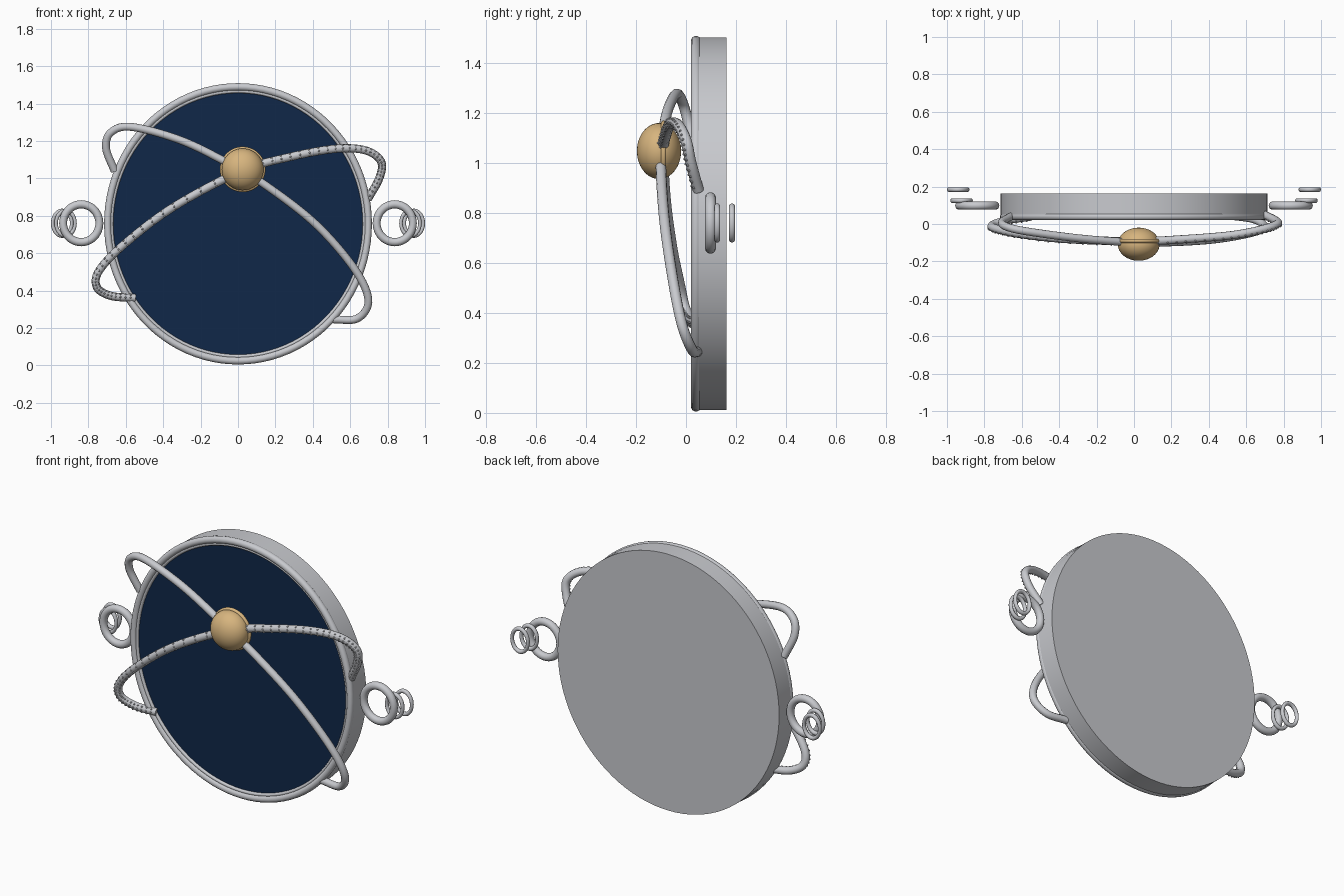
import bpy, bmesh, math
from mathutils import Vector, Matrix

if "Cube" in bpy.data.objects:
    bpy.data.objects.remove(bpy.data.objects["Cube"])


def material(name, rgb):
    m = bpy.data.materials.new(name)
    m.diffuse_color = (*rgb, 1)
    m.use_nodes = True
    m.node_tree.nodes["Principled BSDF"].inputs["Base Color"].default_value = m.diffuse_color
    return m


SILVER = material("silver", (0.58, 0.59, 0.62))
NAVY = material("navy", (0.005, 0.020, 0.065))
GOLD = material("gold", (0.68, 0.46, 0.21))
CZ = 0.757  # height of the disc centre


def finish(name, mat):
    ob = bpy.context.object
    ob.name = name
    ob.data.materials.append(mat)
    bpy.ops.object.transform_apply(location=False, rotation=True, scale=True)
    bpy.ops.object.shade_smooth_by_angle(angle=math.radians(40))
    return ob


def disc(name, y0, y1, rx, rz, mat):
    bpy.ops.mesh.primitive_cylinder_add(vertices=96, radius=1, depth=1,
                                        location=(0, (y0 + y1) / 2, CZ),
                                        rotation=(math.pi / 2, 0, 0))
    bpy.context.object.scale = (rx, rz, y1 - y0)
    return finish(name, mat)


def ring(name, x, y, z, rx, rz, tube, mat, segs=48):
    # upright ring facing the front, outer radii rx and rz
    bpy.ops.mesh.primitive_torus_add(location=(x, y, z), rotation=(math.pi / 2, 0, 0),
                                     major_segments=segs, minor_segments=14,
                                     major_radius=rz - tube, minor_radius=tube)
    bpy.context.object.scale = (rx / rz, 1, 1)
    return finish(name, mat)


def smooth_path(pts, steps=10):
    # Catmull-Rom curve through the points
    p = [Vector(q) for q in pts]
    p = [2 * p[0] - p[1]] + p + [2 * p[-1] - p[-2]]
    out = []
    for a, b, c, d in zip(p, p[1:], p[2:], p[3:]):
        for i in range(steps):
            t = i / steps
            out.append(0.5 * (2 * b + (c - a) * t + (2 * a - 5 * b + 4 * c - d) * t * t
                              + (3 * b - a - 3 * c + d) * t ** 3))
    return out + [p[-2]]


def tube(name, path, radius, mat):
    cu = bpy.data.curves.new(name, 'CURVE')
    cu.dimensions = '3D'
    cu.bevel_depth = radius
    cu.bevel_resolution = 4
    cu.use_fill_caps = True
    sp = cu.splines.new('POLY')
    sp.points.add(len(path) - 1)
    for pt, co in zip(sp.points, path):
        pt.co = (*co, 1)
    ob = bpy.data.objects.new(name, cu)
    bpy.context.collection.objects.link(ob)
    bpy.ops.object.select_all(action='DESELECT')
    ob.select_set(True)
    bpy.context.view_layer.objects.active = ob
    bpy.ops.object.convert(target='MESH')
    return finish(name, mat)


# Thick backing disc, dark face and double bezel
disc("backing_disc", 0.05, 0.162, 0.713, 0.746, SILVER)
disc("dark_face", 0.042, 0.052, 0.68, 0.712, NAVY)
ring("outer_bezel", 0, 0.04, CZ, 0.716, 0.752, 0.02, SILVER, 96)
ring("inner_bezel", 0, 0.04, CZ, 0.686, 0.719, 0.010, SILVER, 96)

# Plain orbit band, upper left to lower right
plain = smooth_path([(-0.66, 0.04, 1.04), (-0.705, 0.01, 1.16), (-0.68, -0.015, 1.245),
                     (-0.57, -0.04, 1.275), (-0.31, -0.075, 1.205), (-0.07, -0.095, 1.09),
                     (0.13, -0.1, 0.975), (0.41, -0.085, 0.76), (0.62, -0.05, 0.52),
                     (0.697, -0.015, 0.35), (0.64, 0.025, 0.252), (0.51, 0.045, 0.245)])
tube("plain_orbit", plain, 0.021, SILVER)

# Beaded orbit band, upper right to lower left
beaded = smooth_path([(0.695, 0.05, 0.89), (0.755, 0.02, 1.0), (0.765, 0.0, 1.09),
                      (0.68, -0.03, 1.15), (0.52, -0.06, 1.158), (0.28, -0.08, 1.115),
                      (0.02, -0.092, 1.04), (-0.34, -0.082, 0.85), (-0.60, -0.055, 0.655),
                      (-0.74, -0.025, 0.51), (-0.755, -0.005, 0.42), (-0.68, 0.02, 0.372),
                      (-0.55, 0.04, 0.36)])
tube("beaded_orbit", beaded, 0.022, SILVER)

# Tiny beads set along the front of the second band
bm = bmesh.new()
for i in range(2, len(beaded) - 2, 2):
    tangent = (beaded[i + 1] - beaded[i - 1]).normalized()
    front = Vector((0, -1, 0))
    front = (front - tangent * front.dot(tangent)).normalized()
    side = tangent.cross(front)
    for ang in (-0.9, 0.0, 0.9):
        pos = beaded[i] + 0.021 * (front * math.cos(ang) + side * math.sin(ang))
        bmesh.ops.create_icosphere(bm, subdivisions=1, radius=0.006,
                                   matrix=Matrix.Translation(pos))
me = bpy.data.meshes.new("orbit_beads")
bm.to_mesh(me)
bm.free()
me.materials.append(SILVER)
bpy.context.collection.objects.link(bpy.data.objects.new("orbit_beads", me))

# Flattened golden ball with its collar where the bands cross
bpy.ops.mesh.primitive_uv_sphere_add(segments=40, ring_count=24, radius=0.112,
                                     location=(0.025, -0.108, 1.048),
                                     rotation=(math.pi / 2, 0, 0))
bpy.context.object.scale = (1, 1, 0.79)
finish("golden_ball", GOLD)
ring("ball_collar", 0.025, -0.09, 1.048, 0.122, 0.122, 0.011, GOLD)

# Side loops: one large ring and two small links on each side
for label, s in (("left", -1), ("right", 1)):
    ring(label + "_large_loop", s * 0.838, 0.098, 0.76, 0.118, 0.123, 0.022, SILVER)
    ring(label + "_front_link", s * 0.922, 0.125, 0.76, 0.06, 0.078, 0.012, SILVER)
    ring(label + "_rear_link", s * 0.94, 0.184, 0.76, 0.06, 0.078, 0.012, SILVER)
